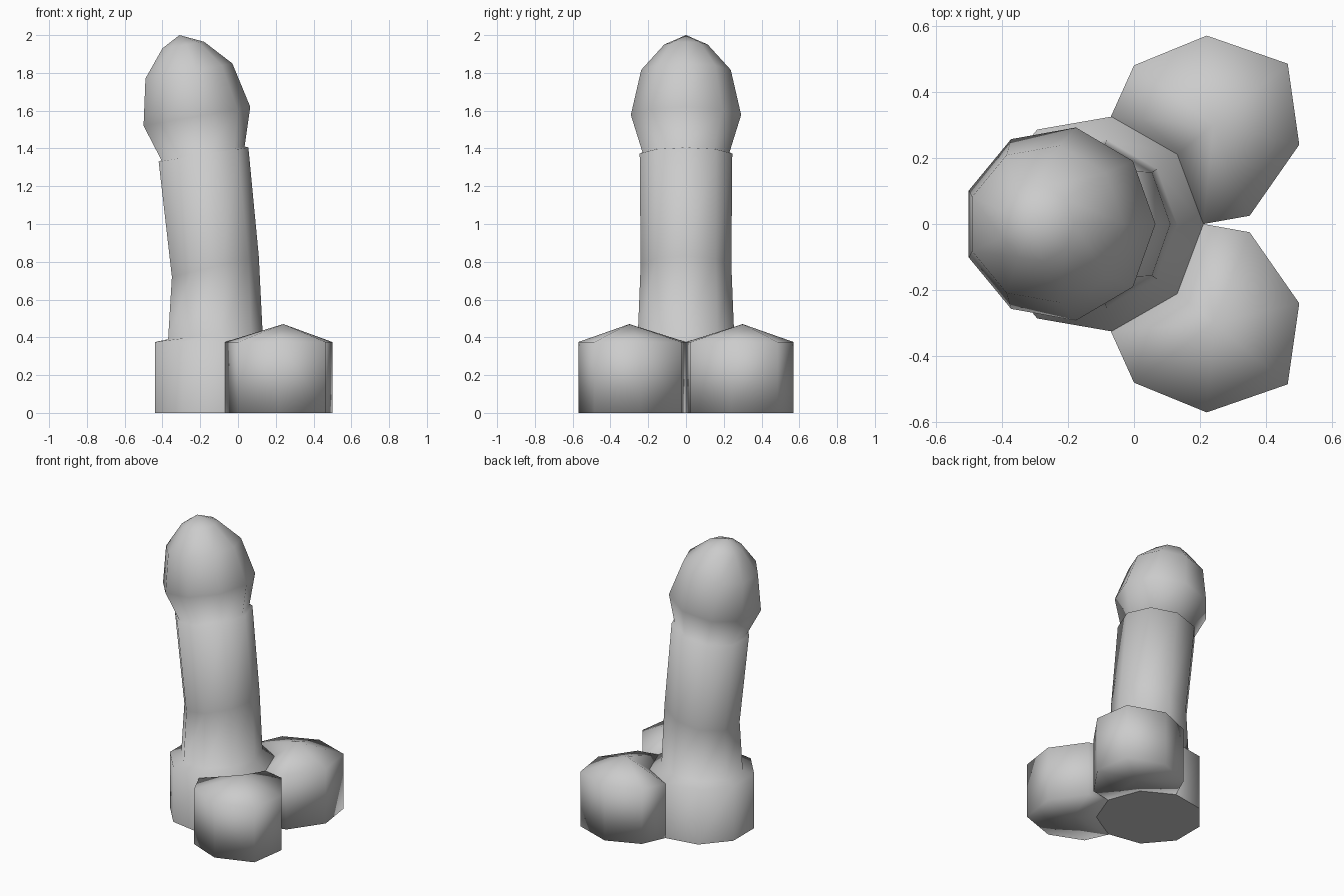
import bpy, bmesh
from math import sin, cos, radians

if "Cube" in bpy.data.objects:
    bpy.data.objects.remove(bpy.data.objects["Cube"])

SIDES = 9


def make_object(name, bm):
    bmesh.ops.recalc_face_normals(bm, faces=bm.faces)
    mesh = bpy.data.meshes.new(name)
    bm.to_mesh(mesh)
    bm.free()
    obj = bpy.data.objects.new(name, mesh)
    bpy.context.collection.objects.link(obj)
    return obj


def tilted_ring(bm, xl, zl, xr, zr, half_width):
    """Nine-sided ring leaning from its left edge (xl, zl) to its right point (xr, zr)."""
    verts = []
    for i in range(SIDES):
        t = radians(360 / SIDES * i)
        f = (cos(t) + cos(radians(20))) / (1 + cos(radians(20)))
        verts.append(bm.verts.new((xl + (xr - xl) * f,
                                   half_width / sin(radians(80)) * sin(t),
                                   zl + (zr - zl) * f)))
    return verts


def bridge(bm, a, b):
    n = len(a)
    for i in range(n):
        j = (i + 1) % n
        bm.faces.new((a[i], a[j], b[j], b[i])).smooth = True


def fan(bm, ring, tip):
    v = bm.verts.new(tip)
    for i in range(len(ring)):
        bm.faces.new((ring[i], ring[(i + 1) % len(ring)], v)).smooth = True


# Central column: plinth, shaft and rounded head lofted as one skin
profile = [
    (-0.44, 0.00, 0.21, 0.00, 0.325),
    (-0.44, 0.375, 0.21, 0.375, 0.325),
    (-0.37, 0.39, 0.13, 0.43, 0.255),
    (-0.35, 0.72, 0.11, 0.83, 0.24),
    (-0.42, 1.33, 0.055, 1.405, 0.245),
    (-0.405, 1.337, 0.035, 1.41, 0.23),
    (-0.50, 1.52, 0.065, 1.62, 0.292),
    (-0.49, 1.77, -0.03, 1.85, 0.237),
    (-0.40, 1.93, -0.18, 1.965, 0.115),
]
bm = bmesh.new()
rings = [tilted_ring(bm, *p) for p in profile]
for a, b in zip(rings, rings[1:]):
    bridge(bm, a, b)
fan(bm, rings[-1], (-0.31, 0, 2.0))
bm.faces.new(rings[0])
make_object("column", bm)

# Rounded side lobe, mirrored across y
outline = [(0.21, 0.0), (0.35, 0.025), (0.50, 0.24), (0.465, 0.485),
           (0.22, 0.57), (0.0, 0.48), (-0.07, 0.325), (0.13, 0.21)]
bm = bmesh.new()
low = [bm.verts.new((x, y, 0)) for x, y in outline]
high = [bm.verts.new((x, y, 0.375)) for x, y in outline]
bridge(bm, low, high)
fan(bm, high, (0.24, 0.30, 0.47))
fan(bm, low, (0.24, 0.30, 0.0))
lobe = make_object("side_lobes", bm)
mirror = lobe.modifiers.new("mirror", 'MIRROR')
mirror.use_axis = (False, True, False)
mirror.use_mirror_merge = False
